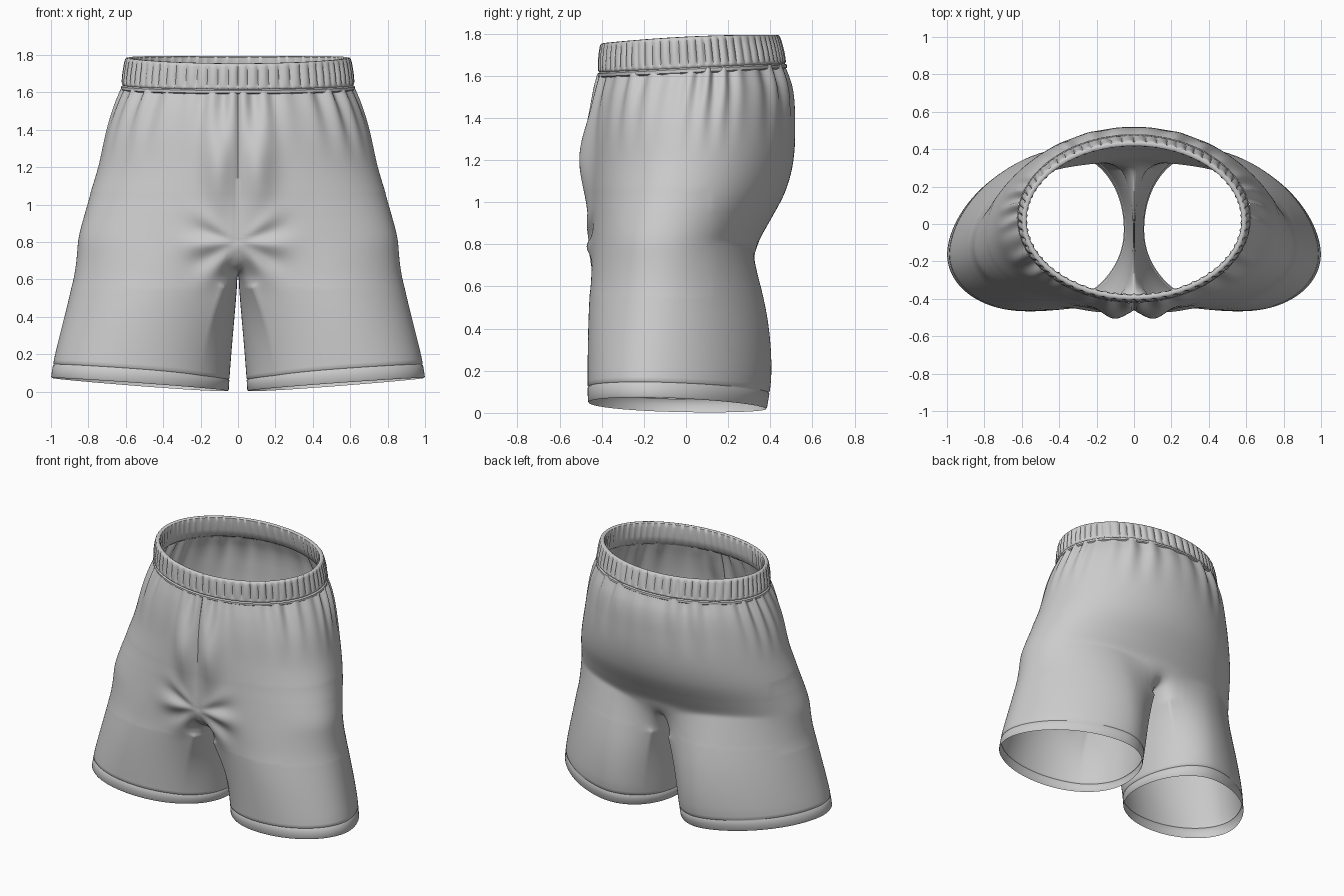
import bpy, bmesh
from math import sin, cos, pi, radians, exp, hypot, atan2

if "Cube" in bpy.data.objects:
    bpy.data.objects.remove(bpy.data.objects["Cube"])

# z, half width, front y, back y, y of widest point, roundness
TORSO = [
    (0.80, 0.866, -0.467, 0.335, -0.12, 2.3),
    (0.90, 0.838, -0.462, 0.395, -0.10, 2.25),
    (1.05, 0.793, -0.456, 0.475, -0.06, 2.15),
    (1.20, 0.748, -0.453, 0.512, -0.03, 2.05),
    (1.40, 0.70, -0.445, 0.518, -0.01, 2.0),
    (1.52, 0.66, -0.43, 0.505, 0.01, 2.0),
    (1.63, 0.612, -0.405, 0.465, 0.03, 2.0)]
# progress down the leg, outer x, front y, back y, outer y, front peak x, back peak x
LEG = [
    (0.0, 0.86, -0.47, 0.36, -0.12, 0.40, 0.34),
    (0.25, 0.912, -0.47, 0.395, -0.135, 0.46, 0.35),
    (0.5, 0.955, -0.47, 0.412, -0.15, 0.52, 0.36),
    (0.8, 0.988, -0.468, 0.408, -0.16, 0.56, 0.37),
    (1.0, 1.0, -0.466, 0.384, -0.16, 0.58, 0.38)]
OUT, INN, UP, DOWN = 150, 44, 64, 54


def interp(keys, t):
    """Smooth spline through keyed rows."""
    t = min(max(t, keys[0][0]), keys[-1][0])
    i = max(k for k in range(len(keys) - 1) if keys[k][0] <= t)
    a, b = keys[i], keys[i + 1]
    p, q = keys[max(i - 1, 0)], keys[min(i + 2, len(keys) - 1)]
    h = b[0] - a[0]
    f = (t - a[0]) / h
    res = []
    for k in range(1, len(a)):
        m0 = (b[k] - p[k]) / (b[0] - p[0]) * h
        m1 = (q[k] - a[k]) / (q[0] - a[0]) * h
        res.append((2*f**3 - 3*f*f + 1)*a[k] + (f**3 - 2*f*f + f)*m0
                   + (3*f*f - 2*f**3)*b[k] + (f**3 - f*f)*m1)
    return res


def torso(u, z):
    w, yf, yb, ys, n = interp(TORSO, z)
    s, c = max(sin(pi * u), 0), cos(pi * u)
    ye = yf if c > 0 else yb
    if c < 0:
        n = 2.0                     # back stays rounder than the front
    return w * s ** (2 / n), ys + (ye - ys) * abs(c) ** (2 / n)


def leg(deg, t):
    w, yf, yb, ys, xf, xb = interp(LEG, t)
    s, c = sin(radians(deg)), cos(radians(deg))
    xe, ye = (xf, yf) if c > 0 else (xb, yb)
    xo, yo = (w, ys) if s > 0 else (0.01 + 0.04 * t, -0.03)
    e = 1.14 if s > 0 and c < 0 else 0.97   # flatter towards the outer back
    return xe + (xo - xe) * abs(s) ** e, yo + (ye - yo) * abs(c) ** e


def gathers(x, y, z, u):
    fade = min(max((z - 1.2) / 0.38, 0), 1) ** 1.6
    g = sin(2*pi*15*u + 1.6*sin(11*u)) * (0.6 + 0.4*sin(23*u + 1))
    d = 0.017 * fade * g / hypot(x, 1.5 * y)
    return x + d * x, y + d * 1.5 * y


def front_folds(x, z):
    """Front fullness, centre seam and folds fanning out of the crotch."""
    full = 0.058 * exp(-((x - 0.105) / 0.085)**2 - ((z - 1.22) / 0.22)**2)
    seam = -0.006 * exp(-(x / 0.008)**2) * (0.8 < z < 1.6)
    r, a = hypot(x, z - 0.80), atan2(z - 0.80, x)
    fan = 0.013 * cos(8 * a + 0.6) * exp(-((r - 0.19) / 0.11)**2 - max(a - 0.3, 0)**2 * 4)
    return full + seam + fan


def finish(bm, name, angle=50):
    me = bpy.data.meshes.new(name)
    bm.to_mesh(me)
    bm.free()
    ob = bpy.data.objects.new(name, me)
    bpy.context.collection.objects.link(ob)
    bpy.context.view_layer.objects.active = ob
    ob.select_set(True)
    bpy.ops.object.shade_smooth_by_angle(angle=radians(angle))
    ob.select_set(False)


def skin(bm, rows, closed):
    for a, b in zip(rows, rows[1:]):
        n = len(a)
        for j in range(n if closed else n - 1):
            k = (j + 1) % n
            bm.faces.new((a[j], b[j], b[k], a[k]))


# Shorts body: half torso down to the crotch line, then one closed leg, mirrored
bm = bmesh.new()
upper = []
for i in range(UP + 1):
    t, row = i / UP, []
    for j in range(OUT + 1):
        u = j / OUT
        zc = 0.82 - (0.13 if u < 0.5 else 0.10) * abs(2*u - 1)**6
        z = 1.63 + (zc - 1.63) * t
        x, y = gathers(*torso(u, z), z, u)
        z += 0.025 * y / 0.42 * (1 - t)
        row.append(bm.verts.new((0 if j in (0, OUT) else x, y, z)))
    upper.append(row)
skin(bm, upper, False)

back, front = upper[-1][-1].co, upper[-1][0].co
inner = []
for k in range(1, INN):
    p = back.lerp(front, k / INN)
    p.z -= 0.07 * sin(pi * k / INN)
    inner.append(bm.verts.new(p))
loop = upper[-1] + inner
start = [v.co.copy() for v in loop]
degs = [-45 + 270*j/OUT for j in range(OUT + 1)] + [225 + 90*k/INN for k in range(1, INN)]
steps = [0.89 * (i / DOWN)**1.25 for i in range(1, DOWN)]
groove = (0.895, 0.902, 0.909, 0.95, 0.99, 1.0)
rows = [loop]
for s in steps + list(groove):
    row = []
    for p, d in zip(start, degs):
        side = exp(-((d - 90) / 75)**4)     # outer side changes slowly, crotch opens fast
        w = side * (1 - (1 - s)**1.3) + (1 - side) * (1 - (1 - s)**2.4)**0.7
        hx, hy = leg(d, 1)
        lx, ly = leg(d, s)
        x, y = p.x + (lx - p.x) * w, p.y + (ly - p.y) * w
        z = p.z + (0.07*hx - 0.02*hy - p.z) * s
        if s == 0.902 or s == 1.0:      # hem stitch line and turned edge
            x, y = x + (0.5 - x) * 0.01, y + (-0.04 - y) * 0.01
        row.append(bm.verts.new((max(x, 0.002), y, z)))
    rows.append(row)
skin(bm, rows, True)
bmesh.ops.mirror(bm, geom=bm.verts[:] + bm.edges[:] + bm.faces[:],
                 axis='X', merge_dist=0.0005)
bmesh.ops.recalc_face_normals(bm, faces=bm.faces)

# Melt the torso-to-leg join on front and sides, lightly at the seat crease
zone = [v for v in bm.verts if 0.56 < v.co.z < 1.06]
for count, verts in ((70, [v for v in zone if v.co.y < 0.12]),
                     (16, [v for v in zone if 0.6 < v.co.z < 0.95]),
                     (60, [v for v in zone if v.co.y > 0.05 and abs(v.co.x) < 0.16
                           and v.co.z < 0.80])):
    for _ in range(count):
        bmesh.ops.smooth_vert(bm, verts=verts, factor=0.5,
                              use_axis_x=True, use_axis_y=True, use_axis_z=True)
for v in bm.verts:
    if v.co.y < -0.25:
        v.co.y -= front_folds(abs(v.co.x), v.co.z) * min((-0.25 - v.co.y) / 0.12, 1)
finish(bm, "shorts_body", 70)

# Elastic waistband: closed section swept round the waist, with vertical ribs
# offset, height, rib strength
BAND = [(-0.022, 1.63, 0), (0.004, 1.610, 0), (0.014, 1.616, 0), (0.015, 1.630, 0),
        (0.006, 1.636, 0), (0.012, 1.642, 0.2), (0.012, 1.65, 0.5), (0.011, 1.665, 1),
        (0.010, 1.70, 1), (0.007, 1.73, 1), (0.005, 1.752, 0.8), (0.003, 1.766, 0.3),
        (-0.002, 1.772, 0), (-0.014, 1.774, 0), (-0.024, 1.768, 0),
        (-0.028, 1.74, 0.5), (-0.028, 1.68, 0.5)]
RIBS, PER = 66, 8
bm = bmesh.new()
rings = []
for off, z, rib in reversed(BAND):
    f = (z - 1.62) / 0.16
    ring = []
    for j in range(RIBS * PER):
        a = 2 * pi * j / (RIBS * PER)
        d = off + rib * 0.016 * (abs(sin(RIBS * a / 2 + 0.5 * sin(7 * a)))**0.6 - 0.75)
        yc = 0.03 - 0.012 * f
        x = (0.61 - 0.012 * f + d) * sin(a)
        y = yc - (0.435 - 0.014 * f + d) * cos(a)
        ring.append(bm.verts.new((x, y, z + 0.02 * y / 0.42 + 0.012 * sin(a)**2 * f)))
    rings.append(ring)
skin(bm, rings + rings[:1], True)
bmesh.ops.recalc_face_normals(bm, faces=bm.faces)
finish(bm, "waistband")
